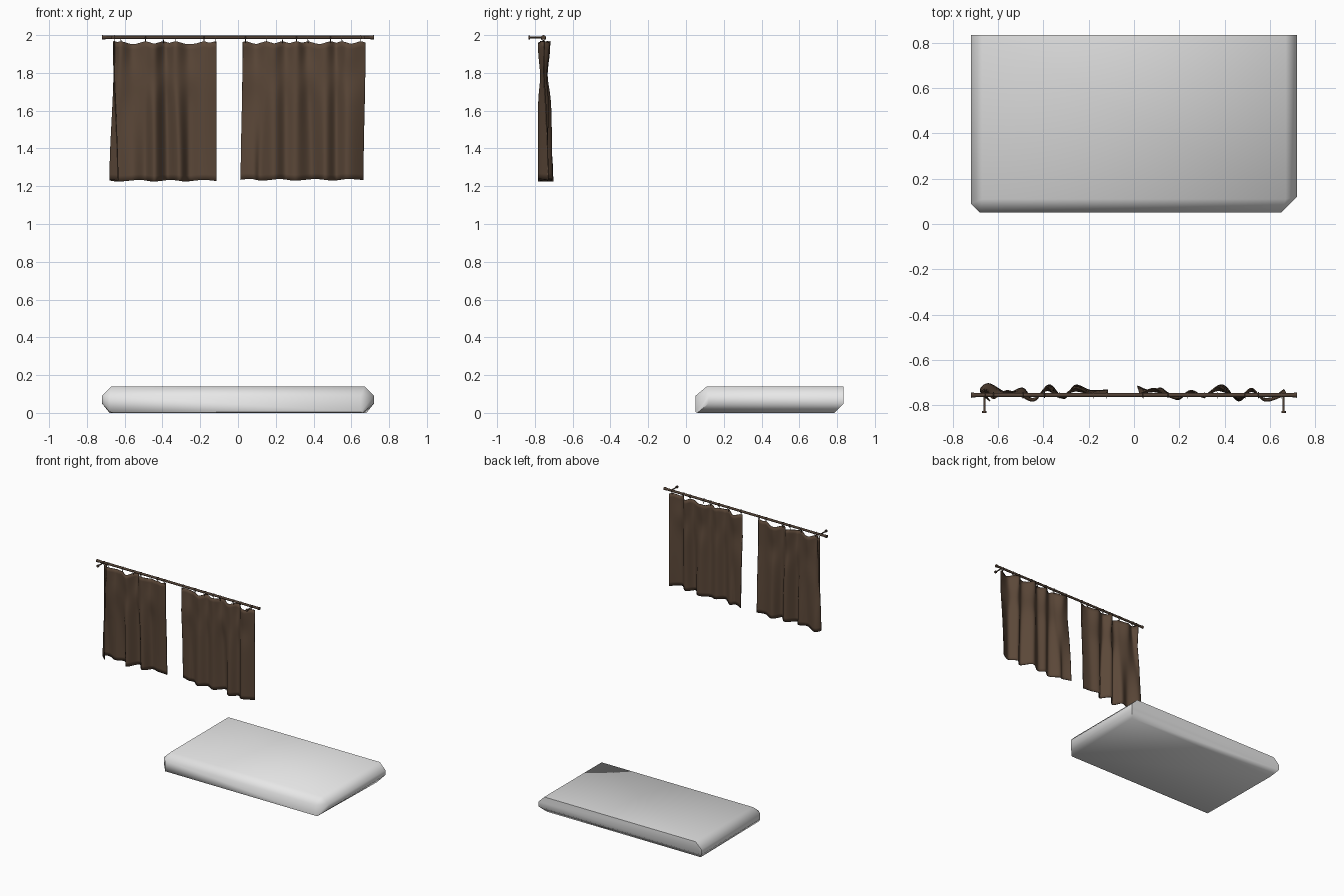
import bpy, bmesh, math
from mathutils import Vector

if "Cube" in bpy.data.objects:
    bpy.data.objects.remove(bpy.data.objects["Cube"])


def material(name, rgb):
    m = bpy.data.materials.new(name)
    m.diffuse_color = (*rgb, 1)
    m.use_nodes = True
    m.node_tree.nodes["Principled BSDF"].inputs["Base Color"].default_value = m.diffuse_color
    return m


CLOTH = material("brown cloth", (0.105, 0.064, 0.040))
WOOD = material("dark brown rod", (0.085, 0.054, 0.036))
GREY = material("light grey", (0.8, 0.8, 0.8))
ROD_Y, ROD_Z = -0.755, 1.988


def finish(name, bm, mat, angle=None):
    me = bpy.data.meshes.new(name)
    bm.normal_update()
    bm.to_mesh(me)
    bm.free()
    me.materials.append(mat)
    ob = bpy.data.objects.new(name, me)
    bpy.context.collection.objects.link(ob)
    me.shade_smooth()
    if angle is not None:
        me.set_sharp_from_angle(angle=math.radians(angle))
    return ob


def cylinder(name, a, b, r, r2=None):
    a, b = Vector(a), Vector(b)
    bm = bmesh.new()
    bmesh.ops.create_cone(bm, cap_ends=True, segments=12, radius1=r,
                          radius2=r if r2 is None else r2, depth=(b - a).length)
    rot = Vector((0, 0, 1)).rotation_difference(b - a).to_matrix()
    for v in bm.verts:
        v.co = rot @ v.co + (a + b) / 2
    return finish(name, bm, WOOD, 40)


def spline(pts, u):
    # Catmull-Rom through the fold points, u in 0..1
    n = len(pts) - 1
    i = min(int(u * n), n - 1)
    f = u * n - i
    p = [Vector(pts[max(0, min(n, i + k))]) for k in (-1, 0, 1, 2)]
    return 0.5 * (2 * p[1] + (p[2] - p[0]) * f
                  + (2 * p[0] - 5 * p[1] + 4 * p[2] - p[3]) * f * f
                  + (3 * p[1] - p[0] - 3 * p[2] + p[3]) * f ** 3)


def curtain(name, top, bottom, rings, z_bottom):
    cols, rows = 90, 24
    bm = bmesh.new()
    grid = []
    for j in range(rows + 1):
        t = j / rows
        blend = t * t * (3 - 2 * t)
        waist = 1 - 0.45 * math.exp(-((t - 0.24) / 0.13) ** 2)
        row = []
        for i in range(cols + 1):
            p = spline(top, i / cols).lerp(spline(bottom, i / cols), blend)
            y = ROD_Y + (p.y - ROD_Y) * waist
            # hem dips between the rings
            gap = min(abs(p.x - r) for r in rings)
            z_top = 1.968 - min(0.014, 0.3 * gap)
            z_low = z_bottom + 0.004 * math.sin(i * 0.25)
            row.append(bm.verts.new((p.x, y, z_top + (z_low - z_top) * t)))
        grid.append(row)
    for j in range(rows):
        for i in range(cols):
            bm.faces.new((grid[j][i], grid[j + 1][i], grid[j + 1][i + 1], grid[j][i + 1]))
    ob = finish(name, bm, CLOTH)
    s = ob.modifiers.new("thickness", 'SOLIDIFY')
    s.thickness = 0.005
    s.offset = 0


# Slab: hull with bevelled ends, rounded front top and undercut back
bm = bmesh.new()
for s in (-1, 1):
    corner_x, corner_y = (0.68, 0.09) if s < 0 else (0.65, 0.12)
    for x, y, z in ((0.67, 0.11, 0.14), (0.67, 0.835, 0.14),
                    (0.72, 0.835, 0.09), (0.72, corner_y, 0.09), (corner_x, 0.05, 0.09),
                    (0.72, 0.835, 0.05), (0.72, corner_y, 0.05), (corner_x, 0.05, 0.005),
                    (0.68, 0.785, 0), (0.66, 0.06, 0)):
        bm.verts.new((s * x, y, z))
bmesh.ops.convex_hull(bm, input=bm.verts)
bmesh.ops.dissolve_limit(bm, angle_limit=0.02, verts=bm.verts, edges=bm.edges)
finish("slab", bm, GREY, 60)

# Curtains
left_rings = (-0.655, -0.62, -0.49, -0.395, -0.33, -0.18, -0.12)
right_rings = (0.04, 0.15, 0.235, 0.31, 0.37, 0.49, 0.55, 0.65)
curtain("left_curtain",
        [(-.66, -.75), (-.65, -.73), (-.62, -.77), (-.56, -.735), (-.49, -.765), (-.44, -.78),
         (-.385, -.72), (-.33, -.765), (-.26, -.725), (-.18, -.755), (-.115, -.75)],
        [(-.635, -.782), (-.678, -.735), (-.64, -.705), (-.56, -.745), (-.49, -.725), (-.44, -.78),
         (-.375, -.71), (-.31, -.77), (-.26, -.712), (-.19, -.735), (-.115, -.732)],
        left_rings, 1.229)
curtain("right_curtain",
        [(.025, -.75), (.09, -.725), (.15, -.76), (.195, -.77), (.25, -.735), (.31, -.765),
         (.37, -.72), (.46, -.765), (.52, -.725), (.58, -.782), (.675, -.75)],
        [(.015, -.715), (.08, -.74), (.12, -.725), (.19, -.775), (.25, -.735), (.31, -.755),
         (.39, -.71), (.46, -.78), (.52, -.735), (.58, -.78), (.663, -.73)],
        right_rings, 1.234)

# Rod with flared ends and wall brackets
cylinder("rod", (-0.70, ROD_Y, ROD_Z), (0.70, ROD_Y, ROD_Z), 0.009)
for s, side in ((-1, "left"), (1, "right")):
    cylinder(side + "_finial", (s * 0.695, ROD_Y, ROD_Z), (s * 0.72, ROD_Y, ROD_Z), 0.009, 0.012)
    cylinder(side + "_bracket", (s * 0.66, ROD_Y, ROD_Z), (s * 0.66, -0.83, ROD_Z), 0.005)
    cylinder(side + "_wall_plate", (s * 0.66, -0.825, ROD_Z), (s * 0.66, -0.835, ROD_Z), 0.010)

# Rings with small hooks down to the cloth
for k, x in enumerate(left_rings + right_rings):
    bpy.ops.mesh.primitive_torus_add(major_radius=0.0125, minor_radius=0.002,
                                     major_segments=16, minor_segments=6,
                                     location=(x, ROD_Y, ROD_Z - 0.003),
                                     rotation=(0, math.pi / 2, 0))
    ring = bpy.context.object
    ring.name = f"ring_{k}"
    ring.data.materials.append(WOOD)
    ring.data.shade_smooth()
    cylinder(f"hook_{k}", (x, ROD_Y, ROD_Z - 0.014), (x, ROD_Y, 1.958), 0.002)
